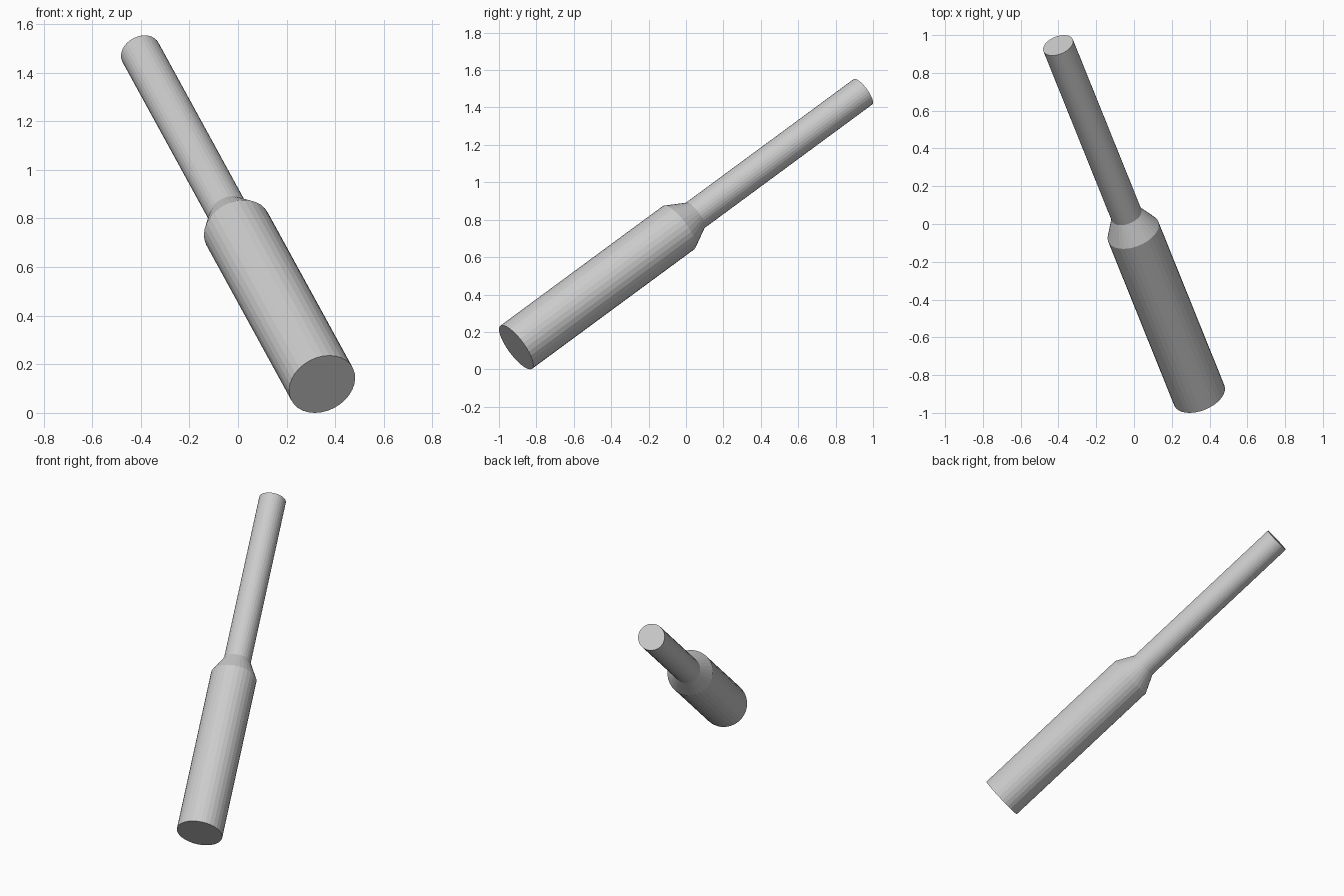
import bpy, bmesh, math
from mathutils import Vector

if "Cube" in bpy.data.objects:
    bpy.data.objects.remove(bpy.data.objects["Cube"])

SIDES = 32
start = Vector((0.346, -0.908, 0.118))
axis = Vector((-0.3088, 0.7658, 0.5641)).normalized()
turn = axis.to_track_quat('Z', 'Y')


def turned_part(name, profile):
    """Closed solid of revolution along the tilted axis from (radius, distance) pairs."""
    bm = bmesh.new()
    rings = []
    for radius, dist in profile:
        ring = []
        for i in range(SIDES):
            a = 2 * math.pi * i / SIDES
            p = Vector((radius * math.cos(a), radius * math.sin(a), dist))
            ring.append(bm.verts.new(start + turn @ p))
        rings.append(ring)
    for low, high in zip(rings, rings[1:]):
        for i in range(SIDES):
            j = (i + 1) % SIDES
            bm.faces.new((low[i], low[j], high[j], high[i]))
    bm.faces.new(rings[0][::-1])
    bm.faces.new(rings[-1])
    mesh = bpy.data.meshes.new(name)
    bm.to_mesh(mesh)
    bm.free()
    obj = bpy.data.objects.new(name, mesh)
    bpy.context.collection.objects.link(obj)
    return obj


# Thick barrel, tapered shoulder and thin rod in one stepped solid
turned_part("stepped_rod", [(0.143, 0), (0.143, 1.134), (0.084, 1.248), (0.084, 2.421)])
